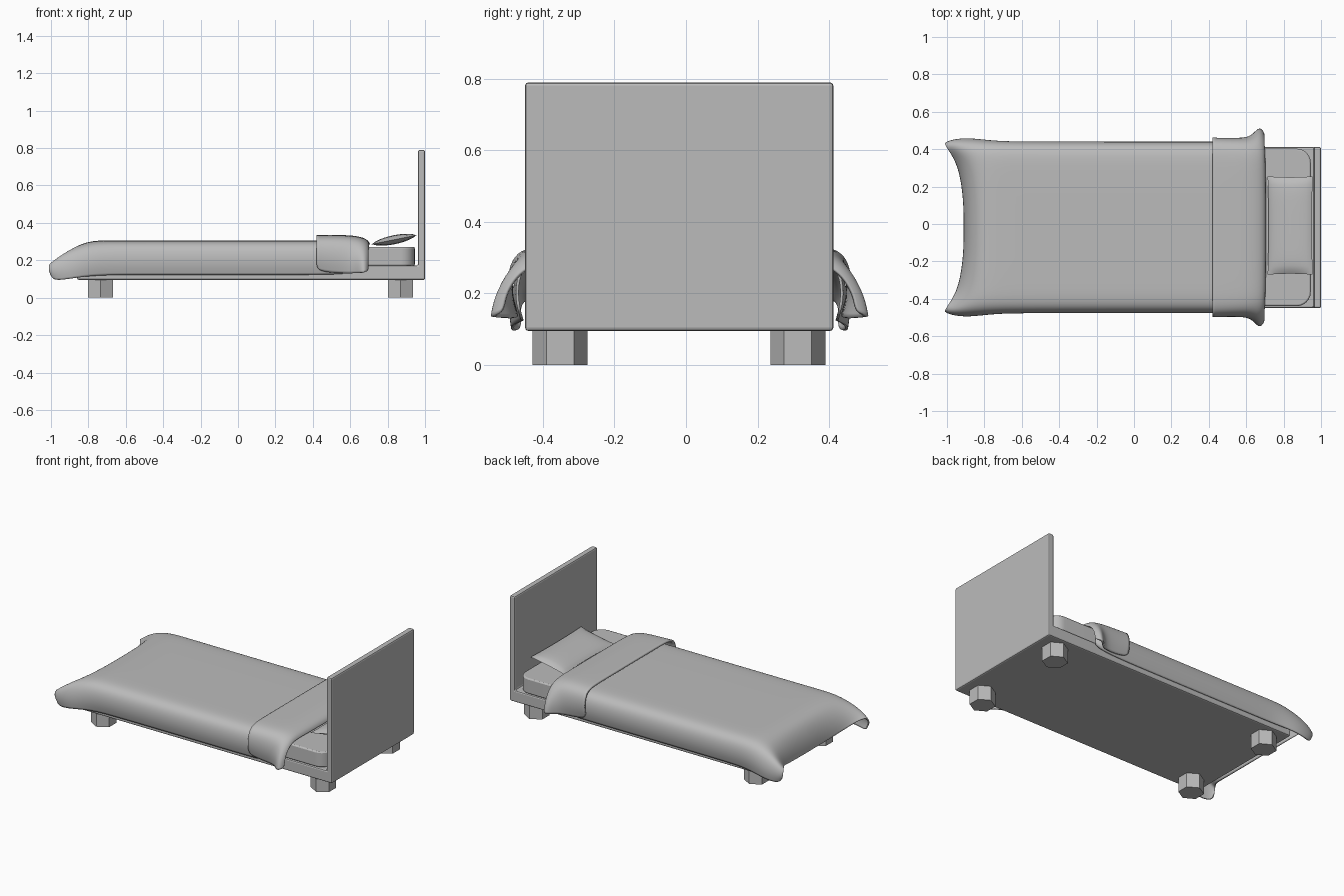
import bpy, bmesh, math
from mathutils import Matrix, Vector

if "Cube" in bpy.data.objects:
    bpy.data.objects.remove(bpy.data.objects["Cube"])

YC = -0.018  # bed centre line
grey = bpy.data.materials.new("soft grey")
grey.diffuse_color = (0.5, 0.5, 0.5, 1)
grey.use_nodes = True
grey.node_tree.nodes["Principled BSDF"].inputs["Base Color"].default_value = grey.diffuse_color


def finish(name, bm, smooth=None):
    bmesh.ops.recalc_face_normals(bm, faces=bm.faces)
    me = bpy.data.meshes.new(name)
    bm.to_mesh(me)
    bm.free()
    me.materials.append(grey)
    ob = bpy.data.objects.new(name, me)
    bpy.context.collection.objects.link(ob)
    if smooth:
        bpy.ops.object.select_all(action='DESELECT')
        ob.select_set(True)
        bpy.context.view_layer.objects.active = ob
        bpy.ops.object.shade_smooth_by_angle(angle=math.radians(smooth))
    return ob


def bevel(ob, width, segments):
    m = ob.modifiers.new("bevel", 'BEVEL')
    m.width, m.segments = width, segments
    m.limit_method = 'ANGLE'
    m.angle_limit = math.radians(40)


def extrude(name, pts, move, smooth=None):
    bm = bmesh.new()
    f = bm.faces.new([bm.verts.new(p) for p in pts])
    ext = bmesh.ops.extrude_face_region(bm, geom=[f])
    vs = [g for g in ext['geom'] if isinstance(g, bmesh.types.BMVert)]
    bmesh.ops.translate(bm, verts=vs, vec=move)
    return finish(name, bm, smooth)


# Frame and headboard: one L-shaped profile
profile = [(-.86, .095), (1, .095), (1, .79), (.962, .79), (.962, .172), (-.86, .172)]
frame = extrude("frame_and_headboard", [(x, -.45, z) for x, z in profile], (0, .862, 0))
bevel(frame, .009, 2)

# Six-sided legs
for i, x in enumerate((-.735, .87)):
    for j, y in enumerate((-.352, .313)):
        ring = [(x + .077 * math.sin(k * math.pi / 3), y + .077 * math.cos(k * math.pi / 3), 0)
                for k in range(6)]
        extrude(f"leg_{i}_{j}", ring, (0, 0, .1))

# Mattress: rounded rectangle
R, pts = .075, []
for k, (cx, cy) in enumerate(((.945 - R, .421 - R), (-.83 + R, .421 - R),
                              (-.83 + R, -.421 + R), (.945 - R, -.421 + R))):
    for s in range(7):
        a = math.pi / 2 * (k + s / 6)
        pts.append((cx + R * math.cos(a), YC + cy + R * math.sin(a), .17))
mattress = extrude("mattress", pts, (0, 0, .102), 40)
bevel(mattress, .008, 2)

# Draped cloth: half section as (width fraction, height fraction), swept along rows
SECTION = [(0, 1), (.35, 1), (.7, 1), (.88, .98), (.975, .84), (1.01, .55), (1.005, .25), (.975, 0)]


def cloth(name, rows, thick):
    bm = bmesh.new()
    sec = [(-w, h) for w, h in reversed(SECTION[1:])] + SECTION
    grid = []
    for xc, xe, zc, ze, zb, half, flare in rows:
        line = []
        for w, h in sec:
            k = min(1, abs(w)) ** 4
            zt = zc + (ze - zc) * k
            y = w * half + math.copysign(flare * (1 - h), w)
            line.append(bm.verts.new((xc + (xe - xc) * k, YC + y, zb + (zt - zb) * h)))
        grid.append(line)
    for a, b in zip(grid, grid[1:]):
        for i in range(len(a) - 1):
            bm.faces.new((a[i], b[i], b[i + 1], a[i + 1]))
    bmesh.ops.recalc_face_normals(bm, faces=bm.faces)
    if sum(f.normal.z for f in bm.faces) < 0:
        bmesh.ops.reverse_faces(bm, faces=bm.faces)
    me = bpy.data.meshes.new(name)
    bm.to_mesh(me)
    bm.free()
    me.materials.append(grey)
    me.shade_smooth()
    ob = bpy.data.objects.new(name, me)
    bpy.context.collection.objects.link(ob)
    sub = ob.modifiers.new("smooth", 'SUBSURF')
    sub.levels = sub.render_levels = 2
    sol = ob.modifiers.new("thickness", 'SOLIDIFY')
    sol.thickness, sol.offset = thick, -1


# Blanket, flaring at the foot corners
cloth("blanket", [
    (.66, .66, .307, .307, .122, .455, 0),
    (.2, .2, .307, .307, .122, .455, 0),
    (-.3, -.3, .307, .307, .122, .455, 0),
    (-.62, -.62, .307, .307, .122, .456, 0),
    (-.72, -.72, .307, .307, .12, .457, .003),
    (-.79, -.80, .302, .302, .115, .457, .015),
    (-.845, -.88, .28, .285, .105, .455, .03),
    (-.885, -.95, .225, .262, .095, .455, .025),
    (-.905, -.995, .165, .235, .095, .45, .015),
    (-.91, -1.012, .12, .215, .12, .435, .02)], .008)

# Turned-down blanket fold near the pillow
cloth("blanket_fold", [
    (.42, .42, .336, .336, .148, .477, 0),
    (.48, .48, .336, .336, .135, .475, 0),
    (.56, .56, .335, .335, .13, .472, .005),
    (.62, .62, .332, .332, .13, .465, .025),
    (.67, .665, .322, .322, .135, .455, .095),
    (.698, .69, .305, .308, .14, .445, .085),
    (.706, .698, .285, .29, .15, .44, .065)], .012)

# Pillow: pinched cushion leaning towards the headboard
bm = bmesh.new()
bmesh.ops.create_grid(bm, x_segments=16, y_segments=24, size=1)
top = list(bm.faces)
dup = bmesh.ops.duplicate(bm, geom=top + list(bm.edges) + list(bm.verts))
low = {g for g in dup['geom'] if isinstance(g, bmesh.types.BMVert)}
for v in bm.verts:
    u, w = v.co.x, v.co.y
    puff = .024 * (max(0, 1 - u * u) ** .7) * (max(0, 1 - w ** 6) ** .6)
    v.co = Vector((.123 * u * (1 - .04 * (1 - w * w)), .263 * w * (1 - .02 * (1 - u * u)),
                   -puff if v in low else puff))
bmesh.ops.remove_doubles(bm, verts=bm.verts, dist=.0005)
bmesh.ops.transform(bm, verts=bm.verts, matrix=Matrix.Translation((.835, -.008, .31))
                    @ Matrix.Rotation(-.2, 4, 'Y'))
finish("pillow", bm, 60)
